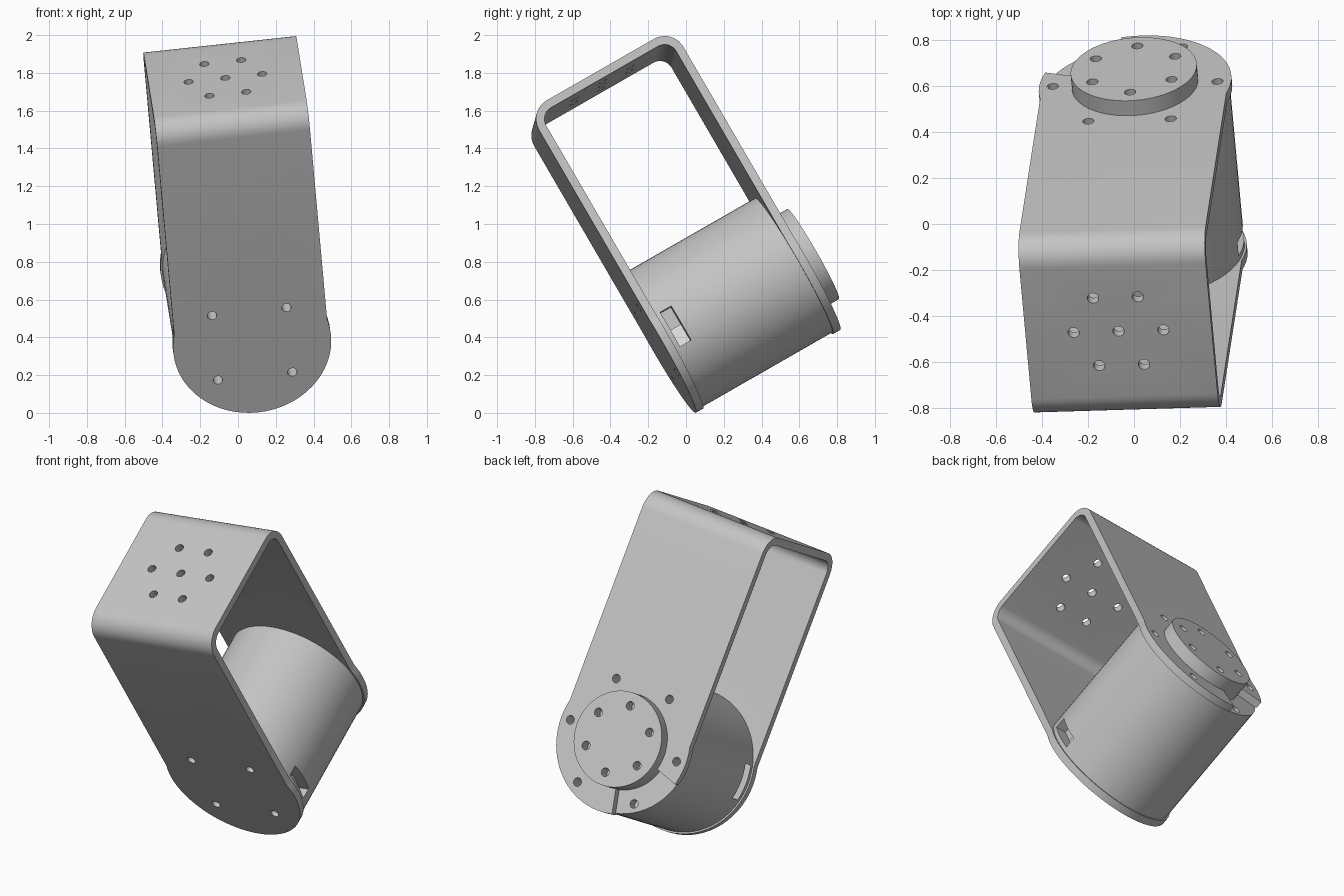
import bpy, bmesh
from math import cos, sin, pi, radians
from mathutils import Matrix, Vector

cube = bpy.data.objects.get("Cube")
if cube:
    bpy.data.objects.remove(cube)

# Main sizes: plate thickness, bracket depth, height, half width, bend radius
T, D, H, W, BEND = 0.045, 0.885, 1.38, 0.407, 0.115
DISC_R, BODY_R, FLANGE_R, HOLE_R = 0.42, 0.41, 0.275, 0.025
FACE = 0.96

# Tilted frame: local x = width, y = motor axis, z = up the bracket
X = Vector((0.994, 0.03, 0.107)).normalized()
U = Vector((-0.076, -0.5, 0.86))
U = (U - X * U.dot(X)).normalized()
A = U.cross(X)
FRAME = Matrix((X, A, U)).transposed().to_4x4()
FRAME.translation = (0.075, -0.157, 0.365)


def material(name, rgb):
    m = bpy.data.materials.new(name)
    m.use_nodes = True
    m.diffuse_color = (*rgb, 1)
    m.node_tree.nodes["Principled BSDF"].inputs["Base Color"].default_value = (*rgb, 1)
    return m


GREY = material("satin grey", (0.55, 0.55, 0.55))
PALE = material("pale connector", (0.9, 0.9, 0.9))


def arc(cx, cy, r, start, end, n):
    return [(cx + r * cos(start + (end - start) * i / n),
             cy + r * sin(start + (end - start) * i / n)) for i in range(n + 1)]


def circle(cx, cy, r, n=64):
    return arc(cx, cy, r, 0, 2 * pi, n)[:-1]


def rect(a0, a1, b0, b1):
    return [(a0, b0), (a1, b0), (a1, b1), (a0, b1)]


def ring(r, cy=0.0, turn=0.0, count=6):
    return [(r * cos(turn + 2 * pi * i / count), cy + r * sin(turn + 2 * pi * i / count))
            for i in range(count)]


def make(name, prisms, mat=GREY):
    """Each prism is (outline, axis, low, high)."""
    bm = bmesh.new()
    for pts, axis, lo, hi in prisms:
        def place(p, h):
            v = list(p)
            v.insert("xyz".index(axis), h)
            return bm.verts.new(v)
        low = [place(p, lo) for p in pts]
        high = [place(p, hi) for p in pts]
        bm.faces.new(low)
        bm.faces.new(high)
        for i in range(len(pts)):
            j = (i + 1) % len(pts)
            bm.faces.new((low[i], low[j], high[j], high[i]))
    bmesh.ops.recalc_face_normals(bm, faces=bm.faces)
    mesh = bpy.data.meshes.new(name)
    bm.to_mesh(mesh)
    bm.free()
    mesh.materials.append(mat)
    ob = bpy.data.objects.new(name, mesh)
    bpy.context.collection.objects.link(ob)
    return ob


def select(ob):
    bpy.ops.object.select_all(action="DESELECT")
    ob.select_set(True)
    bpy.context.view_layer.objects.active = ob


def combine(ob, prisms, operation="DIFFERENCE"):
    tool = make("cutter", prisms)
    tool.hide_render = True
    mod = ob.modifiers.new("cut", "BOOLEAN")
    mod.operation, mod.solver, mod.object = operation, "EXACT", tool
    select(ob)
    bpy.ops.object.modifier_apply(modifier=mod.name)
    bpy.data.objects.remove(tool)


def finish(ob):
    select(ob)
    bpy.ops.object.shade_smooth_by_angle(angle=radians(30))
    ob.matrix_world = FRAME


# Screw holes shared by the bracket and the motor body
front_holes = [(circle(x, z, HOLE_R, 16), "y", -0.1, T + 0.06)
               for x, z in ring(0.28, turn=pi / 4, count=4)]
rear_holes = [(circle(x, z, HOLE_R, 16), "y", D - T - 0.06, D + 0.1)
              for x, z in ring(0.36)]
top_holes = [(circle(x, y, HOLE_R, 16), "z", H - 0.1, H + 0.1)
             for x, y in ring(0.196, D / 2) + [(0, D / 2)]]

# Bent strap with round ends
R2 = BEND - T
outer = [(0, 0)] + arc(BEND, H - BEND, BEND, pi, pi / 2, 10) \
    + arc(D - BEND, H - BEND, BEND, pi / 2, 0, 10) + [(D, 0)]
inner = [(D - T, 0)] + arc(D - BEND, H - BEND, R2, 0, pi / 2, 10) \
    + arc(BEND, H - BEND, R2, pi / 2, pi, 10) + [(T, 0)]
bracket = make("bracket", [(outer + inner, "x", -W, W)])
combine(bracket, [(circle(0, 0, DISC_R), "y", 0, T),
                  (circle(0, 0, DISC_R), "y", D - T, D)], "UNION")
combine(bracket, front_holes + rear_holes + top_holes)

# Open sector in the rear round end
sector = [(0, 0)] + arc(0, 0, 0.6, radians(197), radians(257), 6)
combine(bracket, [(sector, "y", D - T - 0.001, D + 0.1)])
finish(bracket)

# Motor body with a connector slot on each side
S0, S1, SH, FLOOR = 0.07, 0.138, 0.105, 0.33
body = make("motor_body", [(circle(0, 0, BODY_R), "y", T, D - T)])
slots = [(rect(S0, S1, -SH, SH), "x", *sorted((s * FLOOR, s * 0.6))) for s in (-1, 1)]
combine(body, front_holes + rear_holes + slots)
finish(body)

# Pale connectors on the slot floors
for s, side in ((1, "left"), (-1, "right")):
    lo, hi = sorted((s * FLOOR, s * (FLOOR + 0.008)))
    finish(make(side + "_connector", [(rect(S0, S1, -SH, 0), "x", lo, hi)], PALE))

# Output flange with blind screw holes
flange = make("output_flange", [(circle(0, 0, FLANGE_R), "y", D - T, FACE)])
combine(flange, [(circle(x, z, HOLE_R, 16), "y", FACE - 0.08, FACE + 0.1)
                 for x, z in ring(0.2, turn=pi / 2)])
finish(flange)
